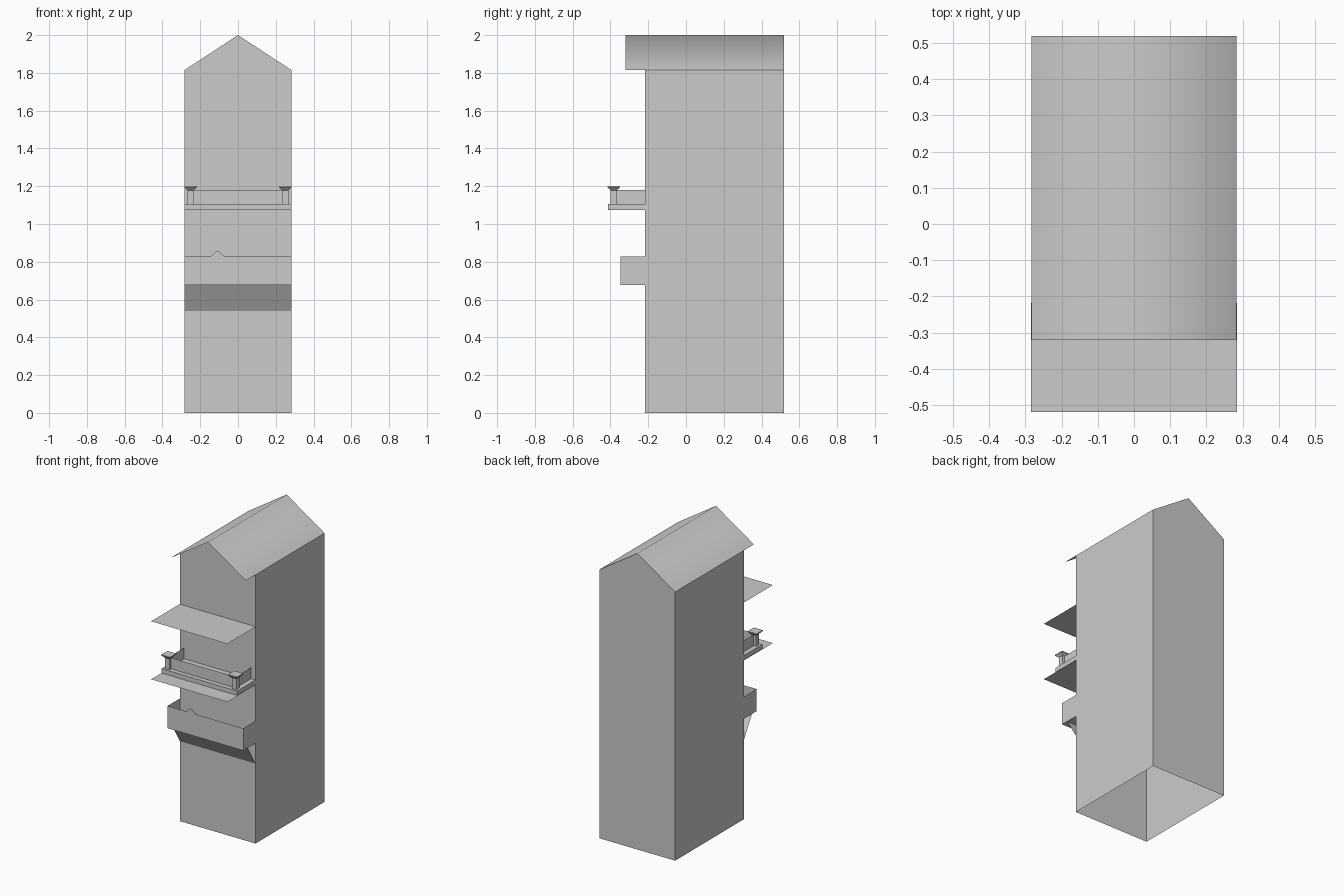
import bpy, bmesh

if "Cube" in bpy.data.objects:
    bpy.data.objects.remove(bpy.data.objects["Cube"])

W = 0.283                  # half width
FRONT, BACK = -0.217, 0.52  # main wall planes
EAVE, RIDGE = 1.815, 2.0


def mesh_object(name, faces, smooth=False):
    """Build an object from faces given as point lists, welding shared points."""
    bm = bmesh.new()
    for pts in faces:
        bm.faces.new([bm.verts.new(p) for p in pts])
    bmesh.ops.remove_doubles(bm, verts=bm.verts, dist=1e-5)
    for f in bm.faces:
        f.smooth = smooth
    me = bpy.data.meshes.new(name)
    bm.to_mesh(me)
    bm.free()
    ob = bpy.data.objects.new(name, me)
    bpy.context.collection.objects.link(ob)
    return ob


def strip(path, z0, z1):
    """Upright sheet along a plan path."""
    return [[(*a, z0), (*b, z0), (*b, z1), (*a, z1)] for a, b in zip(path, path[1:])]


def flat(x, y0, y1, z):
    """Horizontal sheet, symmetric in x."""
    return [(-x, y0, z), (x, y0, z), (x, y1, z), (-x, y1, z)]


def ring(cx, cy, r, z):
    return [(cx - r, cy - r, z), (cx + r, cy - r, z), (cx + r, cy + r, z), (cx - r, cy + r, z)]


def loft(rings):
    """Side faces between successive square rings."""
    return [[a[i], a[(i + 1) % 4], b[(i + 1) % 4], b[i]]
            for a, b in zip(rings, rings[1:]) for i in range(4)]


# House walls: open at the bottom, gabled front and back
gable = [(-W, 0), (W, 0), (W, EAVE), (0, RIDGE), (-W, EAVE)]
walls = [[(x, FRONT, z) for x, z in gable],
         [(x, BACK, z) for x, z in reversed(gable)]]
walls += strip([(W, FRONT), (W, BACK)], 0, EAVE)
walls += strip([(-W, BACK), (-W, FRONT)], 0, EAVE)
mesh_object("house_walls", walls)

# Roof sheets overhanging the front
mesh_object("roof", [
    [(0, -0.32, RIDGE), (W, -0.32, EAVE), (W, BACK, EAVE), (0, BACK, RIDGE)],
    [(-W, -0.32, EAVE), (0, -0.32, RIDGE), (0, BACK, RIDGE), (-W, BACK, EAVE)]], smooth=True)

# Thin flat canopies
for name, z in (("upper_canopy", 1.465), ("lower_canopy", 1.073)):
    mesh_object(name, [flat(W + 0.002, -0.52, FRONT, z)])

# Balcony slab
u = [(-W, FRONT), (-W, -0.413), (W, -0.413), (W, FRONT)]
mesh_object("balcony_slab", strip(u, 1.075, 1.105) + [flat(W, -0.413, FRONT, 1.105)])

# Balcony railing sheets
PX, PY = 0.25, -0.382
mesh_object("balcony_railing",
            strip([(-PX, FRONT), (-PX, PY), (PX, PY), (PX, FRONT)], 1.105, 1.18))

# Balcony posts with flared caps
for side, sx in (("left", -PX), ("right", PX)):
    rings = [ring(sx, PY, r, z) for r, z in ((0.017, 1.105), (0.017, 1.178), (0.033, 1.194), (0.033, 1.2))]
    mesh_object("balcony_post_" + side, loft(rings) + [rings[-1]])

# Open-topped sign box with a small peak on its front panel
Y, Z0, Z1 = -0.348, 0.678, 0.828
box = strip([(-W, FRONT), (-W, Y)], Z0, Z1) + strip([(W, Y), (W, FRONT)], Z0, Z1)
box.append([(x, Y, z) for x, z in ((-W, Z0), (W, Z0), (W, Z1), (-0.072, Z1),
                                  (-0.1, 0.855), (-0.116, 0.855), (-0.144, Z1), (-W, Z1))])
box.append(flat(W, Y, FRONT, Z0)[::-1])
mesh_object("front_box", box)

# Sloping sheet under the box
mesh_object("box_brace", [[(-W, FRONT, 0.54), (W, FRONT, 0.54), (W, -0.30, Z0), (-W, -0.30, Z0)]])
